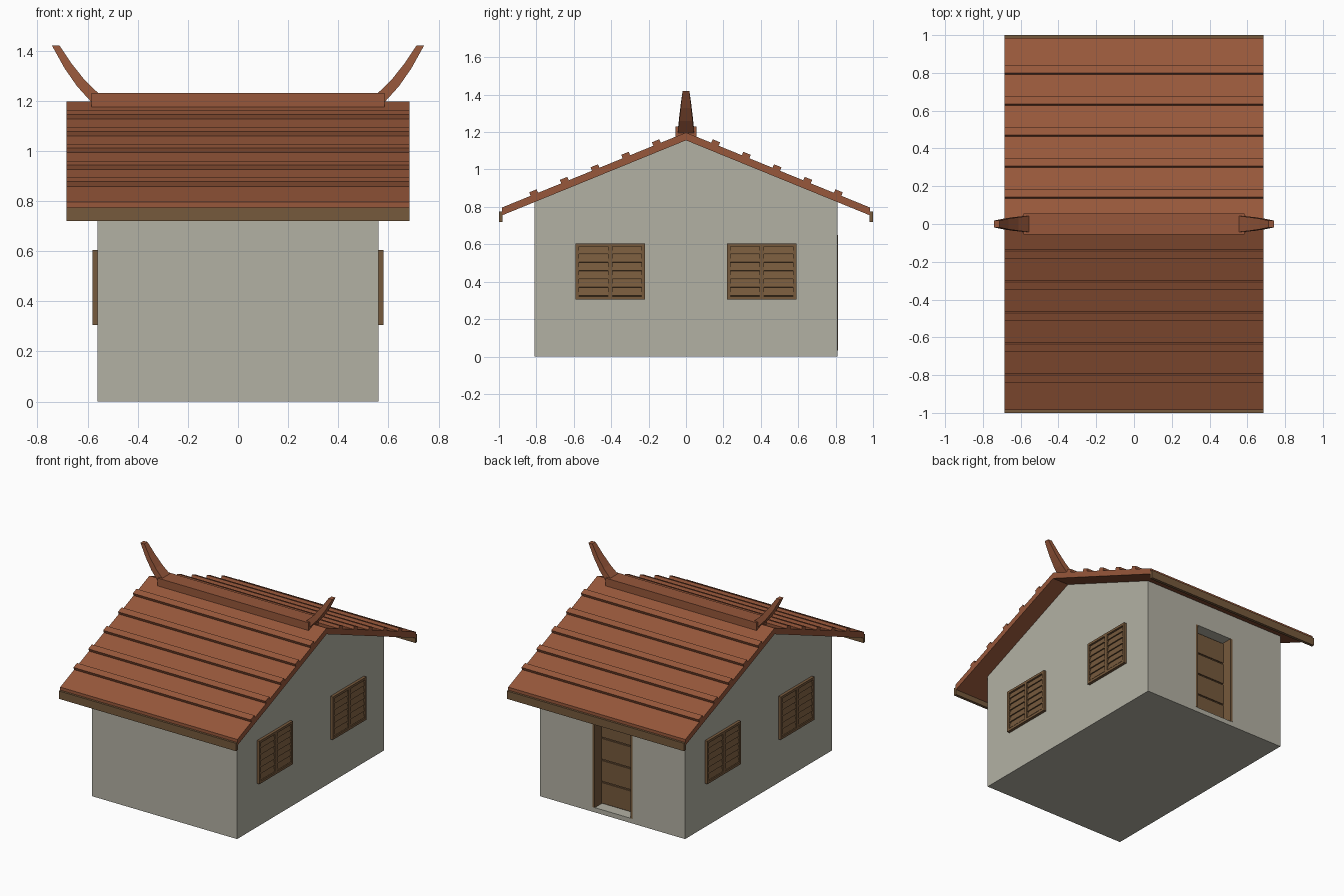
import bpy, math
from mathutils import Matrix, Vector

if "Cube" in bpy.data.objects:
    bpy.data.objects.remove(bpy.data.objects["Cube"])


def material(name, rgb):
    m = bpy.data.materials.new(name)
    m.diffuse_color = (*rgb, 1)
    m.use_nodes = True
    m.node_tree.nodes["Principled BSDF"].inputs["Base Color"].default_value = m.diffuse_color
    return m


PLASTER = material("grey plaster", (0.45, 0.44, 0.37))
TILE = material("terracotta", (0.31, 0.096, 0.043))
WOOD = material("brown wood", (0.18, 0.1, 0.045))


def add_mesh(name, verts, faces, mat, mirror=""):
    me = bpy.data.meshes.new(name)
    me.from_pydata(verts, [], faces)
    me.materials.append(mat)
    ob = bpy.data.objects.new(name, me)
    bpy.context.collection.objects.link(ob)
    # mirror about the world origin on the named axes
    if mirror:
        mod = ob.modifiers.new("mirror", 'MIRROR')
        mod.use_axis = ("x" in mirror, "y" in mirror, False)
        mod.use_mirror_merge = False
    return ob


def loft(name, rings, mat, mirror=""):
    """Skin equal-length rings of points and cap both ends."""
    n = len(rings[0])
    faces = [tuple(range(n))[::-1], tuple(range((len(rings) - 1) * n, len(rings) * n))]
    for r in range(len(rings) - 1):
        for i in range(n):
            j = (i + 1) % n
            faces.append((r * n + i, r * n + j, (r + 1) * n + j, (r + 1) * n + i))
    return add_mesh(name, [p for ring in rings for p in ring], faces, mat, mirror)


def extrude_x(name, profile, half, mat, mirror=""):
    """Extrude a counter-clockwise (y, z) profile along x."""
    return loft(name, [[(x, y, z) for y, z in profile] for x in (-half, half)], mat, mirror)


def box(name, x, y, z, mat, mirror="", tilt=0):
    """Box from ranges, optionally tilted about its own y axis."""
    c = Vector(((x[0] + x[1]) / 2, (y[0] + y[1]) / 2, (z[0] + z[1]) / 2))
    rot = Matrix.Rotation(tilt, 3, 'Y')
    rings = [[c + rot @ (Vector(p) - c) for p in
              ((x[0], y[0], h), (x[1], y[0], h), (x[1], y[1], h), (x[0], y[1], h))] for h in z]
    return loft(name, rings, mat, mirror)


SLOPE = 0.408

# Gabled walls with a door recess cut in the back
walls = extrude_x("walls", [(-0.81, 0), (0.81, 0), (0.81, 0.826), (0, 1.156), (-0.81, 0.826)],
                  0.56, PLASTER)
cutter = box("door_cutter", (-0.155, 0.155), (0.72, 0.9), (0.033, 0.65), PLASTER)
cutter.hide_render = True
mod = walls.modifiers.new("door recess", 'BOOLEAN')
mod.operation = 'DIFFERENCE'
mod.solver = 'EXACT'
mod.object = cutter
bpy.context.view_layer.objects.active = walls
bpy.ops.object.modifier_apply(modifier=mod.name)
bpy.data.objects.remove(cutter)

# Door: jambs and four boards set back in the recess
box("door_jamb", (0.138, 0.155), (0.72, 0.812), (0.033, 0.65), WOOD, "x")
box("door_panel", (-0.14, 0.14), (0.719, 0.73), (0.033, 0.65), WOOD)
for i in range(4):
    z = 0.033 + i * 0.154
    box(f"door_board_{i + 1}", (-0.138, 0.138), (0.725, 0.738), (z + 0.005, z + 0.149), WOOD)

# Roof: solid slab, tile battens and eave boards
roof_edge = 0.985
roof = [(0, 1.156), (roof_edge, 1.156 - SLOPE * roof_edge), (roof_edge, 1.198 - SLOPE * roof_edge),
        (0, 1.198), (-roof_edge, 1.198 - SLOPE * roof_edge), (-roof_edge, 1.156 - SLOPE * roof_edge)]
extrude_x("roof", roof, 0.685, TILE)
down = Vector((1, -SLOPE)).normalized()
up = Vector((SLOPE, 1)).normalized()
for i in range(5):
    y = 0.135 + i * 0.164
    a = Vector((y, 1.198 - SLOPE * y)) - up * 0.01
    b = a + down * 0.043
    extrude_x(f"tile_batten_{i + 1}", [a, b, b + up * 0.03, a + up * 0.03][::-1][::-1],
              0.685, TILE, "y")
box("eave_board", (-0.685, 0.685), (0.98, 1.0), (0.72, 0.775), WOOD, "y")

# Ridge cap with upswept tapering horns
box("ridge_cap", (-0.585, 0.585), (-0.055, 0.055), (1.175, 1.23), TILE)
inner = [(0.555, 1.228), (0.612, 1.283), (0.665, 1.35), (0.712, 1.42)]
outer = [(0.585, 1.195), (0.642, 1.258), (0.692, 1.33), (0.742, 1.42)]
widths = [0.042, 0.036, 0.028, 0.018]
loft("ridge_horn", [[(a[0], -w, a[1]), (b[0], -w, b[1]), (b[0], w, b[1]), (a[0], w, a[1])]
                    for a, b, w in zip(inner, outer, widths)], TILE, "x")

# Louvred windows: two on each side wall, mirrored in x and y
X0, X1 = 0.555, 0.58
for name, y, z in (("sill", (0.22, 0.59), (0.305, 0.322)),
                   ("head", (0.22, 0.59), (0.588, 0.605)),
                   ("inner_stile", (0.22, 0.237), (0.322, 0.588)),
                   ("outer_stile", (0.573, 0.59), (0.322, 0.588)),
                   ("middle_stile", (0.393, 0.417), (0.322, 0.588))):
    box(f"window_{name}", (X0, X1), y, z, WOOD, "xy")
box("window_back", (X0, 0.563), (0.23, 0.58), (0.315, 0.595), WOOD, "xy")
for col, y in enumerate(((0.235, 0.395), (0.415, 0.575))):
    for i in range(6):
        z = 0.345 + i * 0.0445
        box(f"window_slat_{col + 1}_{i + 1}", (0.565, 0.572), y, (z - 0.02, z + 0.02),
            WOOD, "xy", math.radians(-15))

# Make all normals face outward
import bmesh
for ob in bpy.context.collection.objects:
    bm = bmesh.new()
    bm.from_mesh(ob.data)
    bmesh.ops.recalc_face_normals(bm, faces=bm.faces)
    bm.to_mesh(ob.data)
    bm.free()
